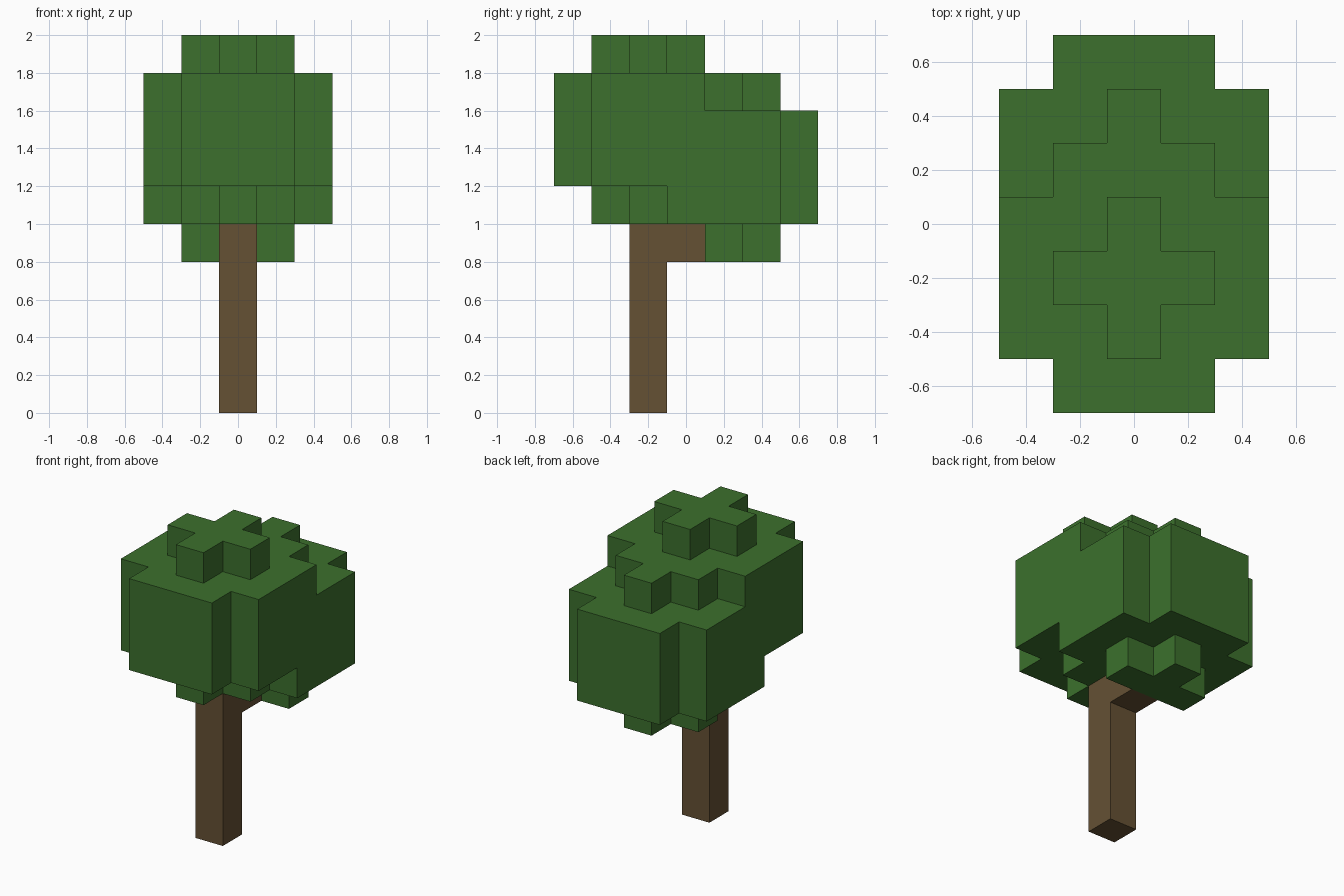
import bpy
import bmesh
import math
from itertools import product
from mathutils import Vector

CELL = 0.2

cube = bpy.data.objects.get("Cube")
if cube:
    bpy.data.objects.remove(cube, do_unlink=True)


def make_material(name, rgb):
    mat = bpy.data.materials.new(name)
    mat.use_nodes = True
    color = (*rgb, 1.0)
    mat.diffuse_color = color
    mat.node_tree.nodes["Principled BSDF"].inputs["Base Color"].default_value = color
    return mat


def leaf_cluster(row, base):
    """Rounded block of cells: a cross below and above three wide layers."""
    cells = set()
    for x, y, k in product(range(-2, 3), range(-2, 3), range(5)):
        wide = 0 < k < 4 and abs(x) + abs(y) < 4
        cross = abs(x) + abs(y) < 2
        if wide or cross:
            cells.add((x, row + y, base + k))
    return cells


def build_blocks(name, cells, mat):
    """Skin a set of grid cells with outward faces, then merge flat areas."""
    bm = bmesh.new()
    normals = [Vector(s if i == a else 0 for i in range(3))
               for a in range(3) for s in (-1, 1)]
    for cell in sorted(cells):
        centre = Vector(cell) + Vector((0, 0, 0.5))
        for n in normals:
            if tuple(int(c + d) for c, d in zip(cell, n)) in cells:
                continue
            u = Vector((n.y, n.z, n.x))
            v = n.cross(u)
            ring = (-u - v, u - v, u + v, v - u)
            bm.faces.new([bm.verts.new((centre + (n + r) / 2) * CELL) for r in ring])
    bmesh.ops.remove_doubles(bm, verts=bm.verts[:], dist=CELL / 100)
    bmesh.ops.dissolve_limit(bm, angle_limit=math.radians(1),
                             verts=bm.verts[:], edges=bm.edges[:])
    mesh = bpy.data.meshes.new(name)
    bm.to_mesh(mesh)
    bm.free()
    mesh.materials.append(mat)
    obj = bpy.data.objects.new(name, mesh)
    bpy.context.collection.objects.link(obj)
    return obj


leaf_green = make_material("leaf green", (0.045, 0.163, 0.026))
bark_brown = make_material("bark brown", (0.130, 0.082, 0.034))

# Trunk with a short branch reaching back
trunk = {(0, -1, k) for k in range(5)} | {(0, 0, 4)}
build_blocks("trunk", trunk, bark_brown)

# Two merged leaf clusters, the rear one a step lower
crown = leaf_cluster(-1, 5) | leaf_cluster(1, 4)
build_blocks("leaf_crown", crown - trunk, leaf_green)
